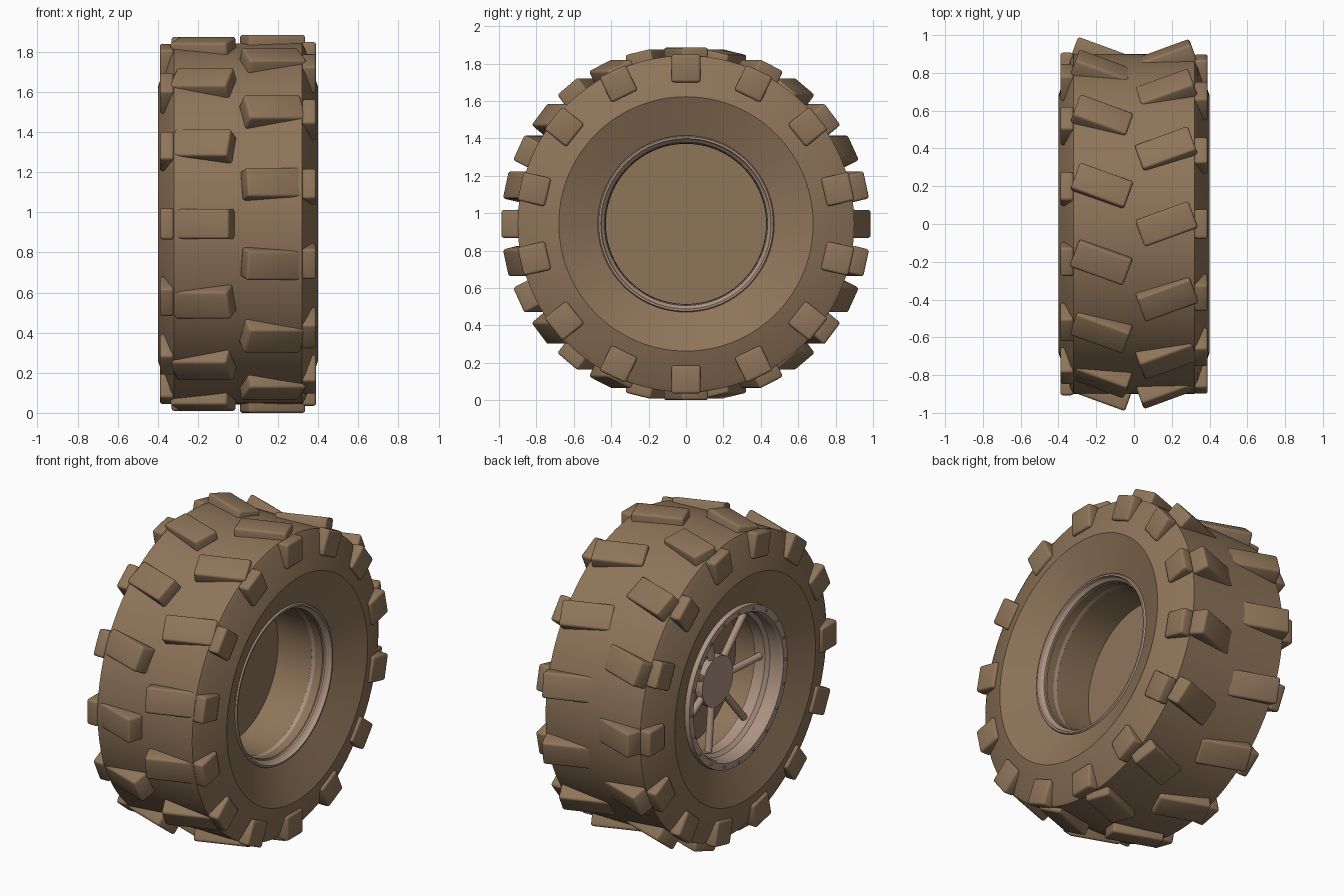
import bpy, bmesh, math
from mathutils import Vector, Matrix

if "Cube" in bpy.data.objects:
    bpy.data.objects.remove(bpy.data.objects["Cube"])

CZ = 0.9425          # axle height
COUNT = 14           # lugs per side
STEP = 2 * math.pi / COUNT


def material(name, color):
    m = bpy.data.materials.new(name)
    m.diffuse_color = (*color, 1)
    m.use_nodes = True
    m.node_tree.nodes["Principled BSDF"].inputs["Base Color"].default_value = m.diffuse_color
    return m


RUBBER = material("brown_rubber", (0.275, 0.178, 0.102))
METAL = material("pale_metal", (0.42, 0.295, 0.225))


def finish(name, bm, mat, angle=30):
    bmesh.ops.recalc_face_normals(bm, faces=bm.faces)
    mesh = bpy.data.meshes.new(name)
    bm.to_mesh(mesh)
    bm.free()
    mesh.materials.append(mat)
    ob = bpy.data.objects.new(name, mesh)
    bpy.context.collection.objects.link(ob)
    bpy.ops.object.select_all(action='DESELECT')
    ob.select_set(True)
    bpy.context.view_layer.objects.active = ob
    bpy.ops.object.shade_smooth_by_angle(angle=math.radians(angle))
    return ob


def lathe(name, profile, mat, closed=True, angle=15):
    """Revolve (x, radius) points around the axle."""
    bm = bmesh.new()
    vs = [bm.verts.new((x, 0, r)) for x, r in profile]
    n = len(vs)
    edges = [bm.edges.new((vs[i], vs[(i + 1) % n])) for i in range(n if closed else n - 1)]
    bmesh.ops.spin(bm, geom=vs + edges, cent=(0, 0, 0), axis=(1, 0, 0),
                   angle=2 * math.pi, steps=96, use_duplicate=False)
    bmesh.ops.remove_doubles(bm, verts=bm.verts, dist=1e-4)
    bmesh.ops.translate(bm, verts=bm.verts, vec=(0, 0, CZ))
    return finish(name, bm, mat, angle)


def rod(bm, a, b, radius, sides=16):
    """Cylinder from a to b."""
    a, b = Vector(a), Vector(b)
    d = b - a
    mat = Matrix.Translation((a + b) / 2) @ d.to_track_quat('Z', 'Y').to_matrix().to_4x4()
    bmesh.ops.create_cone(bm, cap_ends=True, segments=sides, radius1=radius,
                          radius2=radius, depth=d.length, matrix=mat)


def polar(x, r, a):
    return Vector((x, r * math.cos(a), CZ + r * math.sin(a)))


def lug_ring(name, x, radius, size, start, yaw, bevel):
    """Ring of rounded blocks, each turned about the axle and then yawed."""
    bm = bmesh.new()
    for k in range(COUNT):
        a = start + k * STEP
        m = (Matrix.Translation(polar(x, radius, a)) @ Matrix.Rotation(yaw, 4, 'Z')
             @ Matrix.Rotation(a - math.pi / 2, 4, 'X') @ Matrix.Diagonal((*size, 1)))
        bmesh.ops.create_cube(bm, size=1, matrix=m)
    bmesh.ops.bevel(bm, geom=list(bm.edges), offset=bevel, segments=3,
                    affect='EDGES', profile=0.5)
    return finish(name, bm, RUBBER, 40)


# Tire carcass with dished sidewalls and a closed centre web
lathe("tire_body", [
    (-0.03, 0), (-0.03, 0.43), (0.27, 0.43), (0.312, 0.475), (0.40, 0.68),
    (0.335, 0.875), (0.32, 0.90), (-0.32, 0.90), (-0.335, 0.875), (-0.40, 0.68),
    (-0.325, 0.475), (-0.27, 0.43), (-0.035, 0.43), (-0.035, 0)],
    RUBBER, closed=False)

# Tread and shoulder lugs, staggered half a step between the sides
for side, label, start in ((1, "right", math.pi / 2), (-1, "left", 0.0)):
    lug_ring("tread_lugs_" + label, side * 0.172, 0.8925, (0.30, 0.15, 0.10),
             start, side * 0.35, 0.014)
    lug_ring("shoulder_lugs_" + label, side * 0.355, 0.832, (0.07, 0.155, 0.15),
             start, 0, 0.014)

# Rim rings lining both openings
lathe("rim_inner_side", [
    (0.295, 0.48), (0.318, 0.466), (0.318, 0.456), (0.30, 0.45), (0.285, 0.436),
    (0.20, 0.428), (0.19, 0.44)], METAL)
lathe("rim_outer_side", [
    (-0.30, 0.48), (-0.355, 0.475), (-0.355, 0.435), (-0.335, 0.425), (-0.27, 0.425),
    (-0.25, 0.405), (-0.18, 0.405), (-0.18, 0.44)], METAL)

# Bolts on the rim flange
bm = bmesh.new()
for k in range(20):
    a = k * math.pi / 10
    rod(bm, polar(-0.345, 0.455, a), polar(-0.362, 0.455, a), 0.008, 8)
finish("rim_bolts", bm, METAL)

# Hub disc
bm = bmesh.new()
rod(bm, polar(-0.17, 0, 0), polar(-0.215, 0, 0), 0.15, 48)
finish("hub", bm, METAL)

# Seven spokes
bm = bmesh.new()
for k in range(7):
    a = math.pi + k * 2 * math.pi / 7
    rod(bm, polar(-0.19, 0.10, a), polar(-0.215, 0.415, a), 0.021)
finish("spokes", bm, METAL)
